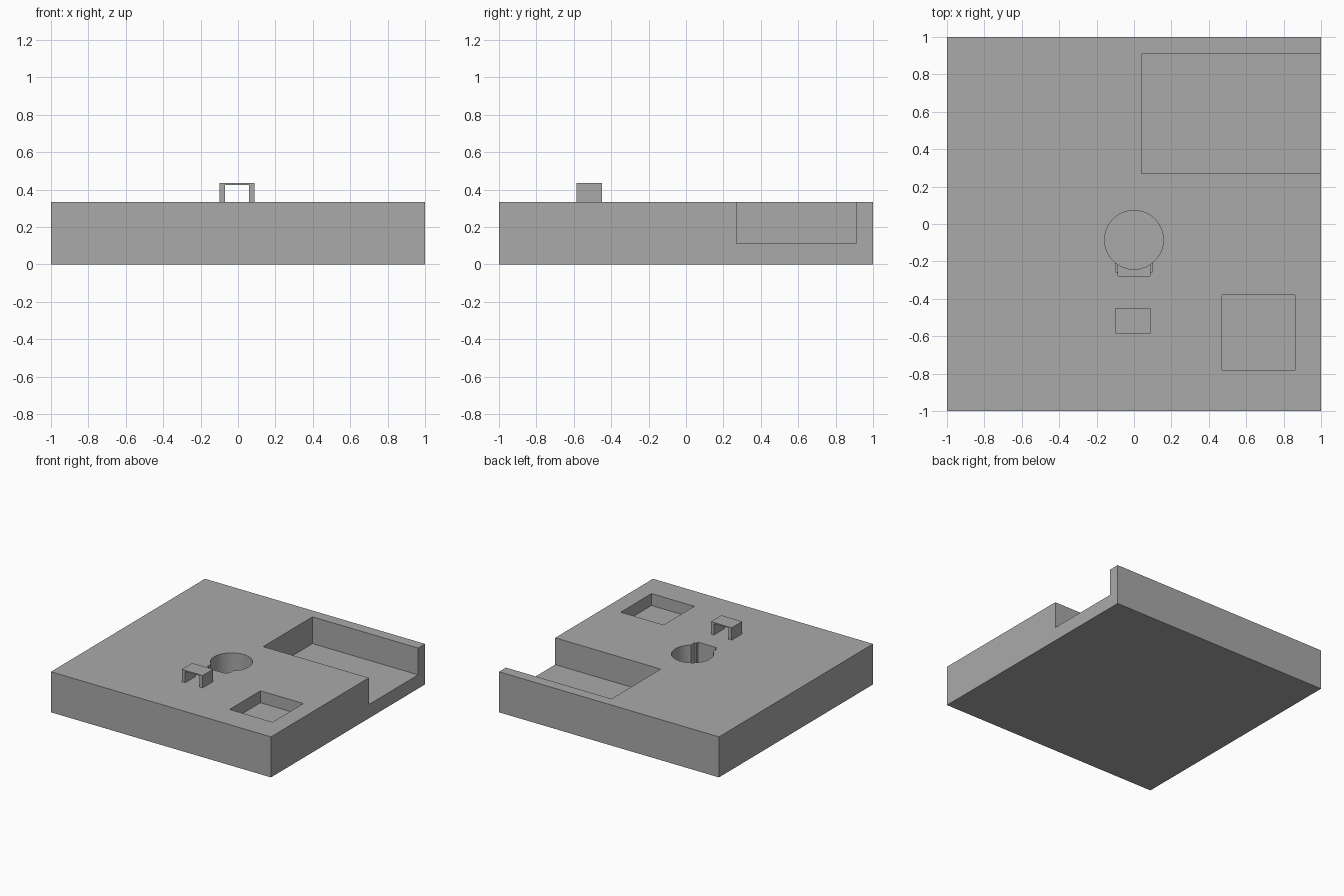
import bpy
import math

cube = bpy.data.objects.get("Cube")
if cube:
    bpy.data.objects.remove(cube, do_unlink=True)

grey = bpy.data.materials.new("plain grey")
grey.use_nodes = True
colour = (0.4, 0.4, 0.4, 1)
grey.diffuse_color = colour
grey.node_tree.nodes["Principled BSDF"].inputs["Base Color"].default_value = colour

TOP = 0.333
OVER = 0.5  # cutters reach above the top face


def box(name, x, y, z):
    """Axis-aligned box from (low, high) ranges."""
    spans = (x, y, z)
    bpy.ops.mesh.primitive_cube_add(size=1, location=[(a + b) / 2 for a, b in spans])
    ob = bpy.context.object
    ob.name = name
    ob.scale = [b - a for a, b in spans]
    bpy.ops.object.transform_apply(location=True, rotation=False, scale=True)
    ob.data.materials.append(grey)
    return ob


def cut(target, cutter):
    """Subtract the cutter and remove it."""
    mod = target.modifiers.new("cut", 'BOOLEAN')
    mod.operation = 'DIFFERENCE'
    mod.solver = 'EXACT'
    mod.object = cutter
    bpy.context.view_layer.objects.active = target
    bpy.ops.object.modifier_apply(modifier=mod.name)
    bpy.data.objects.remove(cutter, do_unlink=True)


# Base block
base = box("base_block", (-1, 1), (-1, 1), (0, TOP))

# Open-sided recess and shallow square pocket
cut(base, box("side_recess", (0.04, 1.1), (0.27, 0.91), (0.113, OVER)))
cut(base, box("square_pocket", (0.47, 0.86), (-0.78, -0.38), (0.235, OVER)))

# Round hole with a stepped notch at its front
bpy.ops.mesh.primitive_cylinder_add(vertices=64, radius=0.157, depth=OVER - 0.09,
                                    location=(0, -0.085, (OVER + 0.09) / 2))
hole = bpy.context.object
hole.data.materials.append(grey)
cut(base, hole)
cut(base, box("notch_wide", (-0.1, 0.1), (-0.257, -0.15), (0.12, OVER)))
cut(base, box("notch_deep", (-0.085, 0.085), (-0.278, -0.15), (0.11, OVER)))

# Small bridge standing on the block
bridge = box("bridge", (-0.1, 0.088), (-0.585, -0.45), (TOP, 0.435))
cut(bridge, box("bridge_opening", (-0.07, 0.06), (-0.7, -0.3), (0.2, 0.425)))

# Smooth the round hole only, keep every edge sharp elsewhere
bpy.ops.object.select_all(action='DESELECT')
base.select_set(True)
bpy.context.view_layer.objects.active = base
bpy.ops.object.shade_smooth_by_angle(angle=math.radians(30))
